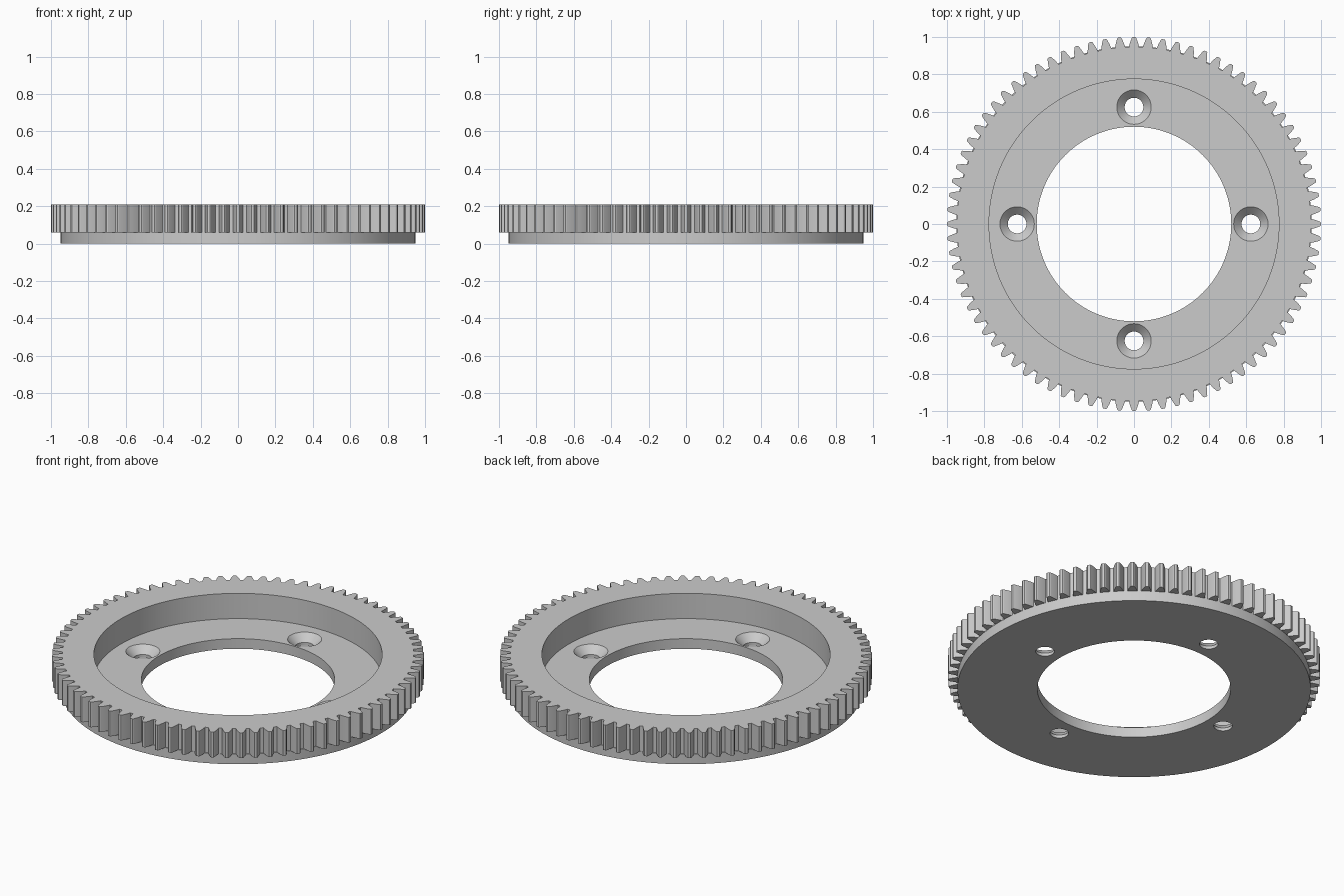
import bpy, bmesh
from math import cos, sin, pi, tan, radians, acos, sqrt

cube = bpy.data.objects.get("Cube")
if cube:
    bpy.data.objects.remove(cube, do_unlink=True)

TEETH = 80
TIP = 1.0
MODULE = 2 * TIP / (TEETH + 2)
PITCH = MODULE * TEETH / 2
ROOT = TIP - 2.25 * MODULE
FLOOR, TOP = 0.06, 0.21
RECESS, BORE, FLANGE = 0.775, 0.52, 0.95
BOLT_CIRCLE = 0.625

steel = bpy.data.materials.new("grey steel")
steel.use_nodes = True
GREY = (0.6, 0.6, 0.6, 1)
steel.diffuse_color = GREY
steel.node_tree.nodes["Principled BSDF"].inputs["Base Color"].default_value = GREY


def make_object(name, bm):
    bmesh.ops.recalc_face_normals(bm, faces=bm.faces)
    mesh = bpy.data.meshes.new(name)
    bm.to_mesh(mesh)
    bm.free()
    mesh.materials.append(steel)
    obj = bpy.data.objects.new(name, mesh)
    bpy.context.collection.objects.link(obj)
    return obj


def prism(name, outline, z0, z1):
    bm = bmesh.new()
    face = bm.faces.new([bm.verts.new((x, y, z0)) for x, y in outline])
    new = bmesh.ops.extrude_face_region(bm, geom=[face])["geom"]
    verts = [v for v in new if isinstance(v, bmesh.types.BMVert)]
    bmesh.ops.translate(bm, vec=(0, 0, z1 - z0), verts=verts)
    return make_object(name, bm)


def circle(radius, count=128):
    return [(radius * cos(2 * pi * i / count), radius * sin(2 * pi * i / count))
            for i in range(count)]


def lathe(name, profile, x=0, y=0, count=48):
    """Closed solid of stacked rings given as (radius, height)."""
    bm = bmesh.new()
    rings = [[bm.verts.new((x + px, y + py, z)) for px, py in circle(r, count)]
             for r, z in profile]
    for a, b in zip(rings, rings[1:]):
        for i in range(count):
            j = (i + 1) % count
            bm.faces.new((a[i], a[j], b[j], b[i]))
    bm.faces.new(rings[0])
    bm.faces.new(rings[-1])
    return make_object(name, bm)


def cut(target, cutter):
    mod = target.modifiers.new("cut", "BOOLEAN")
    mod.operation = "DIFFERENCE"
    mod.solver = "EXACT"
    mod.object = cutter
    bpy.context.view_layer.objects.active = target
    bpy.ops.object.modifier_apply(modifier=mod.name)
    bpy.data.objects.remove(cutter, do_unlink=True)


# Involute tooth half-angle at a given radius
PRESSURE = radians(20)
BASE = PITCH * cos(PRESSURE)


def half_angle(r):
    a = acos(min(1, BASE / r))
    return pi / (2 * TEETH) + (tan(PRESSURE) - PRESSURE) - (tan(a) - a)


# Toothed ring
flank = [ROOT + (TIP - ROOT) * t for t in (0, 0.25, 0.5, 0.75, 0.93)]
side = [(r, half_angle(r)) for r in flank] + [(TIP, half_angle(TIP) * 0.75)]
tooth = [(r, -a) for r, a in side] + [(r, a) for r, a in reversed(side)]
outline = [(r * cos(a + 2 * pi * k / TEETH), r * sin(a + 2 * pi * k / TEETH))
           for k in range(TEETH) for r, a in tooth]
ring = prism("toothed_ring", outline, FLOOR, TOP)
cut(ring, prism("recess_cutter", circle(RECESS), FLOOR - 0.1, TOP + 0.1))

# Base plate with bore and four countersunk screw holes
plate = prism("base_plate", circle(FLANGE), 0, FLOOR)
cut(plate, prism("bore_cutter", circle(BORE), -0.1, FLOOR + 0.1))
countersink = [(0.05, -0.1), (0.05, 0.018), (0.092, FLOOR), (0.092, FLOOR + 0.1)]
for k in range(4):
    a = k * pi / 2
    cut(plate, lathe("screw_cutter", countersink,
                     BOLT_CIRCLE * cos(a), BOLT_CIRCLE * sin(a)))

# Smooth round walls, keep hard edges
bpy.ops.object.select_all(action="DESELECT")
for obj in (ring, plate):
    obj.select_set(True)
bpy.context.view_layer.objects.active = ring
bpy.ops.object.shade_smooth_by_angle(angle=radians(20))
